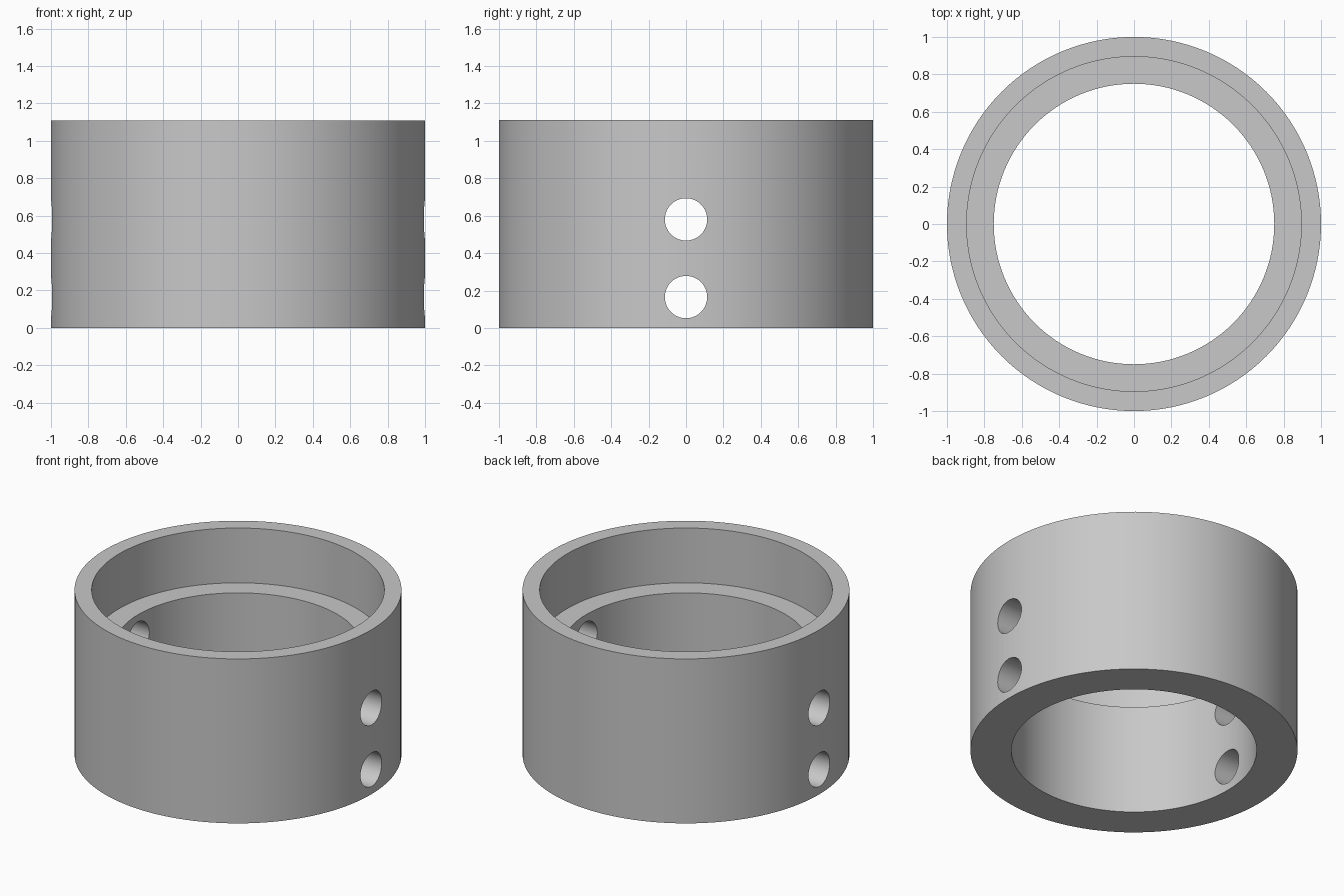
import bpy
import bmesh
from math import radians, tau
from mathutils import Matrix, Vector

if "Cube" in bpy.data.objects:
    bpy.data.objects.remove(bpy.data.objects["Cube"], do_unlink=True)

OUTER, BORE, COUNTERBORE = 1.0, 0.75, 0.895
HEIGHT, LEDGE = 1.11, 0.74
HOLE_RADIUS, HOLE_HEIGHTS = 0.113, (0.165, 0.58)
SEGMENTS = 128

grey = bpy.data.materials.new("plain_grey")
grey.use_nodes = True
grey.diffuse_color = (0.58, 0.58, 0.58, 1)
grey.node_tree.nodes["Principled BSDF"].inputs["Base Color"].default_value = grey.diffuse_color


def add_object(name, bm):
    mesh = bpy.data.meshes.new(name)
    bmesh.ops.recalc_face_normals(bm, faces=bm.faces)
    bm.to_mesh(mesh)
    bm.free()
    mesh.materials.append(grey)
    obj = bpy.data.objects.new(name, mesh)
    bpy.context.collection.objects.link(obj)
    return obj


# Collar: stepped wall section turned around the vertical axis
section = [(OUTER, 0), (OUTER, HEIGHT), (COUNTERBORE, HEIGHT),
           (COUNTERBORE, LEDGE), (BORE, LEDGE), (BORE, 0)]
bm = bmesh.new()
rings = []
for i in range(SEGMENTS):
    turn = Matrix.Rotation(tau * i / SEGMENTS, 3, "Z")
    rings.append([bm.verts.new(turn @ Vector((r, 0, z))) for r, z in section])
for i, ring in enumerate(rings):
    following = rings[(i + 1) % SEGMENTS]
    for j in range(len(section)):
        k = (j + 1) % len(section)
        bm.faces.new((ring[j], following[j], following[k], ring[k]))
collar = add_object("collar", bm)

# Cross holes: two horizontal pins drilled through both side walls
bm = bmesh.new()
for z in HOLE_HEIGHTS:
    placement = Matrix.Translation((0, 0, z)) @ Matrix.Rotation(radians(90), 4, "Y")
    bmesh.ops.create_cone(bm, cap_ends=True, segments=64, radius1=HOLE_RADIUS,
                          radius2=HOLE_RADIUS, depth=3, matrix=placement)
cutter = add_object("hole_cutter", bm)
cutter.hide_render = True

drill = collar.modifiers.new("cross_holes", "BOOLEAN")
drill.operation = "DIFFERENCE"
drill.solver = "EXACT"
drill.object = cutter

bpy.ops.object.select_all(action="DESELECT")
collar.select_set(True)
bpy.context.view_layer.objects.active = collar
bpy.ops.object.modifier_apply(modifier=drill.name)
bpy.data.objects.remove(cutter, do_unlink=True)

# Smooth round walls with crisp rims
bpy.ops.object.shade_smooth_by_angle(angle=radians(30))
